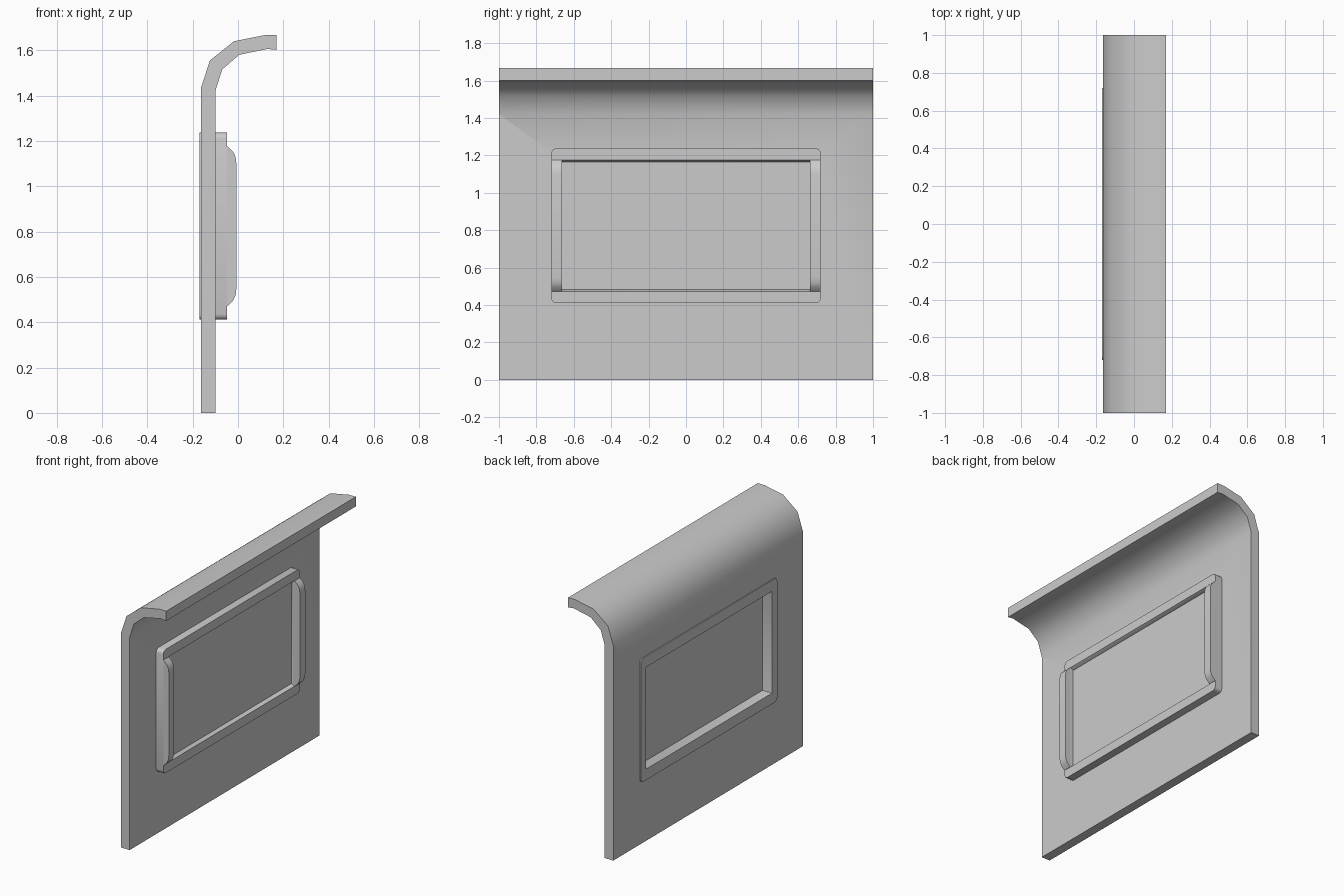
import bpy, bmesh, math

if "Cube" in bpy.data.objects:
    bpy.data.objects.remove(bpy.data.objects["Cube"])

ZC = 0.824  # height of the window centre


def finish(bm, name, smooth=True):
    bmesh.ops.recalc_face_normals(bm, faces=bm.faces[:])
    mesh = bpy.data.meshes.new(name)
    bm.to_mesh(mesh)
    bm.free()
    ob = bpy.data.objects.new(name, mesh)
    bpy.context.collection.objects.link(ob)
    if smooth:
        bpy.ops.object.select_all(action='DESELECT')
        bpy.context.view_layer.objects.active = ob
        ob.select_set(True)
        bpy.ops.object.shade_smooth_by_angle(angle=math.radians(40))
    return ob


def extrude_xz(name, profile, y0, y1, smooth=True):
    """Extrude a closed x-z profile along y."""
    bm = bmesh.new()
    face = bm.faces.new([bm.verts.new((x, y0, z)) for x, z in profile])
    new = bmesh.ops.extrude_face_region(bm, geom=[face])['geom']
    verts = [v for v in new if isinstance(v, bmesh.types.BMVert)]
    bmesh.ops.translate(bm, verts=verts, vec=(0, y1 - y0, 0))
    return finish(bm, name, smooth)


def box(name, x0, x1, hy, hz):
    profile = [(x0, ZC - hz), (x1, ZC - hz), (x1, ZC + hz), (x0, ZC + hz)]
    return extrude_xz(name, profile, -hy, hy, False)


def rounded_loop(bm, x, hy, hz, r, steps=3):
    """Rounded rectangle in the y-z plane."""
    verts = []
    for k, (sy, sz) in enumerate([(1, 1), (-1, 1), (-1, -1), (1, -1)]):
        for i in range(steps + 1):
            a = math.pi / 2 * (k + i / steps)
            verts.append(bm.verts.new((x, sy * (hy - r) + r * math.cos(a),
                                       ZC + sz * (hz - r) + r * math.sin(a))))
    return verts


# Wall panel curving into an overhang at the top
outer = [(-0.163, 0), (-0.163, 1.435), (-0.124, 1.555), (-0.018, 1.64),
         (0.119, 1.667), (0.17, 1.667)]
inner = [(0.17, 1.602), (0.13, 1.606), (0.005, 1.58), (-0.07, 1.515),
         (-0.1, 1.42), (-0.1, 0)]
wall = extrude_xz("wall_panel", outer + inner, -1, 1)

# Window opening through the wall
cutter = box("opening_cutter", -0.3, 0.05, 0.69, 0.37)
cutter.hide_render = True
cutter.hide_viewport = False
cutter.display_type = 'WIRE'
cut = wall.modifiers.new("opening", 'BOOLEAN')
cut.operation = 'DIFFERENCE'
cut.solver = 'EXACT'
cut.object = cutter

# Window frame: rounded outside, inner edge flared towards the front
bm = bmesh.new()
loops = [rounded_loop(bm, x, hy, hz, r) for x, hy, hz, r in [
    (-0.17, 0.72, 0.413, 0.025), (-0.048, 0.72, 0.413, 0.025),
    (-0.048, 0.664, 0.352, 0.001), (-0.07, 0.664, 0.34, 0.001),
    (-0.17, 0.664, 0.34, 0.001)]]
for a, b in zip(loops, loops[1:] + loops[:1]):
    n = len(a)
    for i in range(n):
        j = (i + 1) % n
        bm.faces.new((a[i], a[j], b[j], b[i]))
finish(bm, "window_frame")

# Raised side bars with rounded ends
end = [(-0.06, 0.352), (-0.046, 0.352), (-0.022, 0.329),
       (-0.011, 0.306), (-0.007, 0.275)]
bar = [(x, ZC + z) for x, z in end] + [(x, ZC - z) for x, z in reversed(end)]
for side, s in (("left", -1), ("right", 1)):
    extrude_xz("side_bar_" + side, bar, s * 0.664, s * 0.72)

# Window pane
box("window_pane", -0.1, -0.07, 0.67, 0.345)
